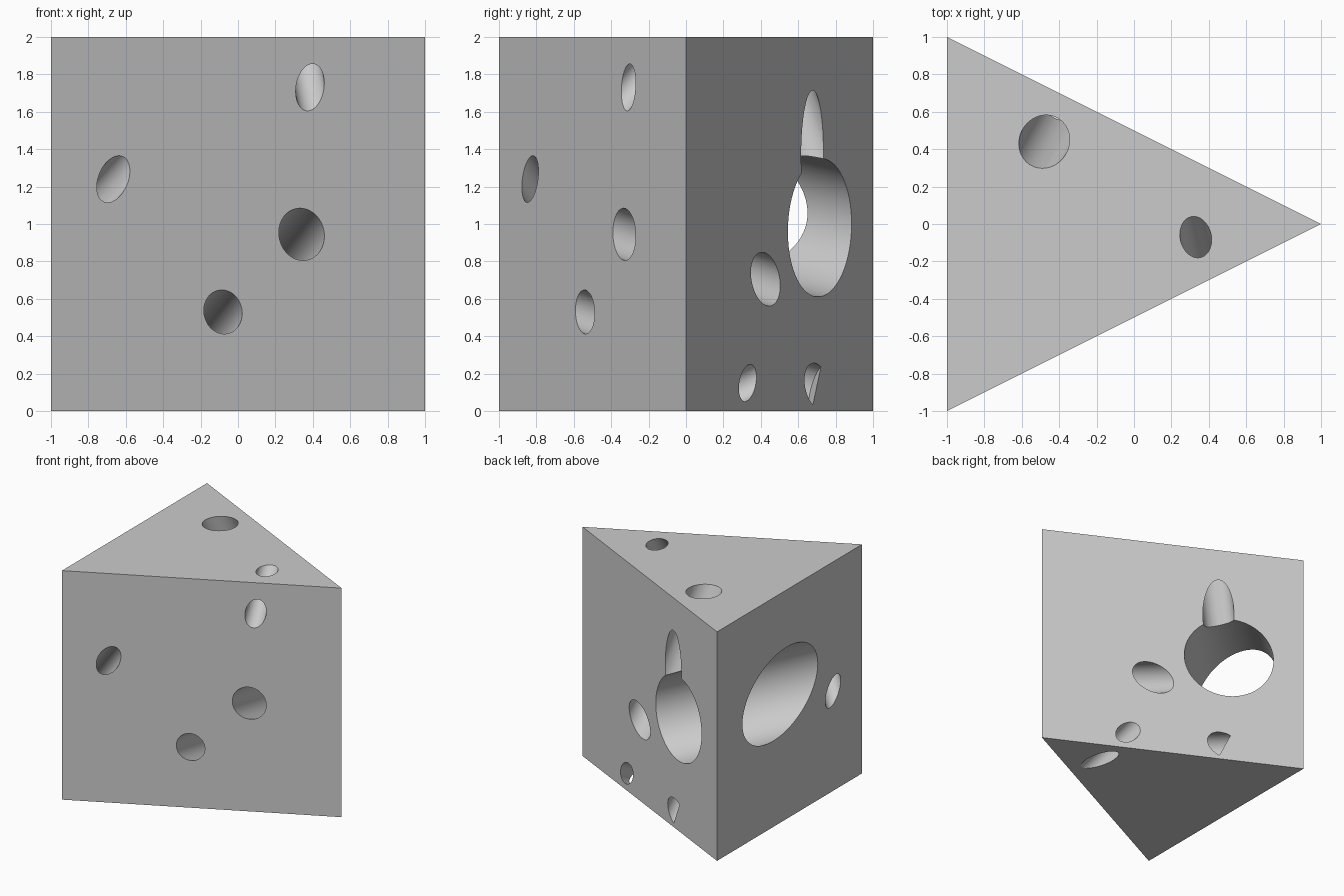
import bpy, bmesh, math
from mathutils import Vector

if "Cube" in bpy.data.objects:
    bpy.data.objects.remove(bpy.data.objects["Cube"])

# Wedge body: triangular prism
bm = bmesh.new()
base = bm.faces.new([bm.verts.new(p) for p in ((-1, -1, 0), (1, 0, 0), (-1, 1, 0))])
top = bmesh.ops.extrude_face_region(bm, geom=[base])
bmesh.ops.translate(bm, vec=(0, 0, 2),
                    verts=[v for v in top["geom"] if isinstance(v, bmesh.types.BMVert)])
bmesh.ops.recalc_face_normals(bm, faces=bm.faces)
mesh = bpy.data.meshes.new("cheese_wedge")
bm.to_mesh(mesh)
bm.free()
wedge = bpy.data.objects.new("cheese_wedge", mesh)
bpy.context.collection.objects.link(wedge)


def drill(start, end, radius, overrun=0.5):
    """Cut a round tunnel between two surface points."""
    a, b = Vector(start), Vector(end)
    d = (b - a).normalized()
    a, b = a - d * 0.5, b + d * overrun
    bpy.ops.mesh.primitive_cylinder_add(vertices=64, radius=radius, depth=(b - a).length,
                                        location=(a + b) / 2,
                                        rotation=d.to_track_quat('Z', 'Y').to_euler())
    cutter = bpy.context.object
    cutter.name = "hole_cutter"
    cutter.hide_render = True
    bpy.context.view_layer.objects.active = wedge
    mod = wedge.modifiers.new("hole", 'BOOLEAN')
    mod.operation = 'DIFFERENCE'
    mod.solver = 'EXACT'
    mod.object = cutter
    bpy.ops.object.modifier_apply(modifier=mod.name)
    bpy.data.objects.remove(cutter)


# Tunnels: entry point, exit point, radius
drill((-0.43, 0.715, 0.98), (-1, 0.13, 1.125), 0.363)        # large, back to left
drill((-0.48, 0.44, 2), (-0.35, 0.675, 1.38), 0.133)         # top to back
drill((0.33, -0.07, 2), (0.385, -0.308, 1.73), 0.083)        # top to front
drill((0.34, -0.33, 0.945), (0.149, 0.426, 0.705), 0.133)    # front to back
drill((-0.667, -0.833, 1.24), (-1, -0.6, 0.872), 0.087)      # front to left
drill((0.393, 0.027, 0), (0.341, 0.33, 0.151), 0.0845)       # bottom to back
drill((-0.08, -0.54, 0.53), (-0.40, 0.70, 0.135), 0.112, 0)  # stops short, half open at back

# Smooth tunnels, sharp wedge edges
bpy.ops.object.select_all(action='DESELECT')
wedge.select_set(True)
bpy.context.view_layer.objects.active = wedge
bpy.ops.object.shade_smooth_by_angle(angle=math.radians(20))
